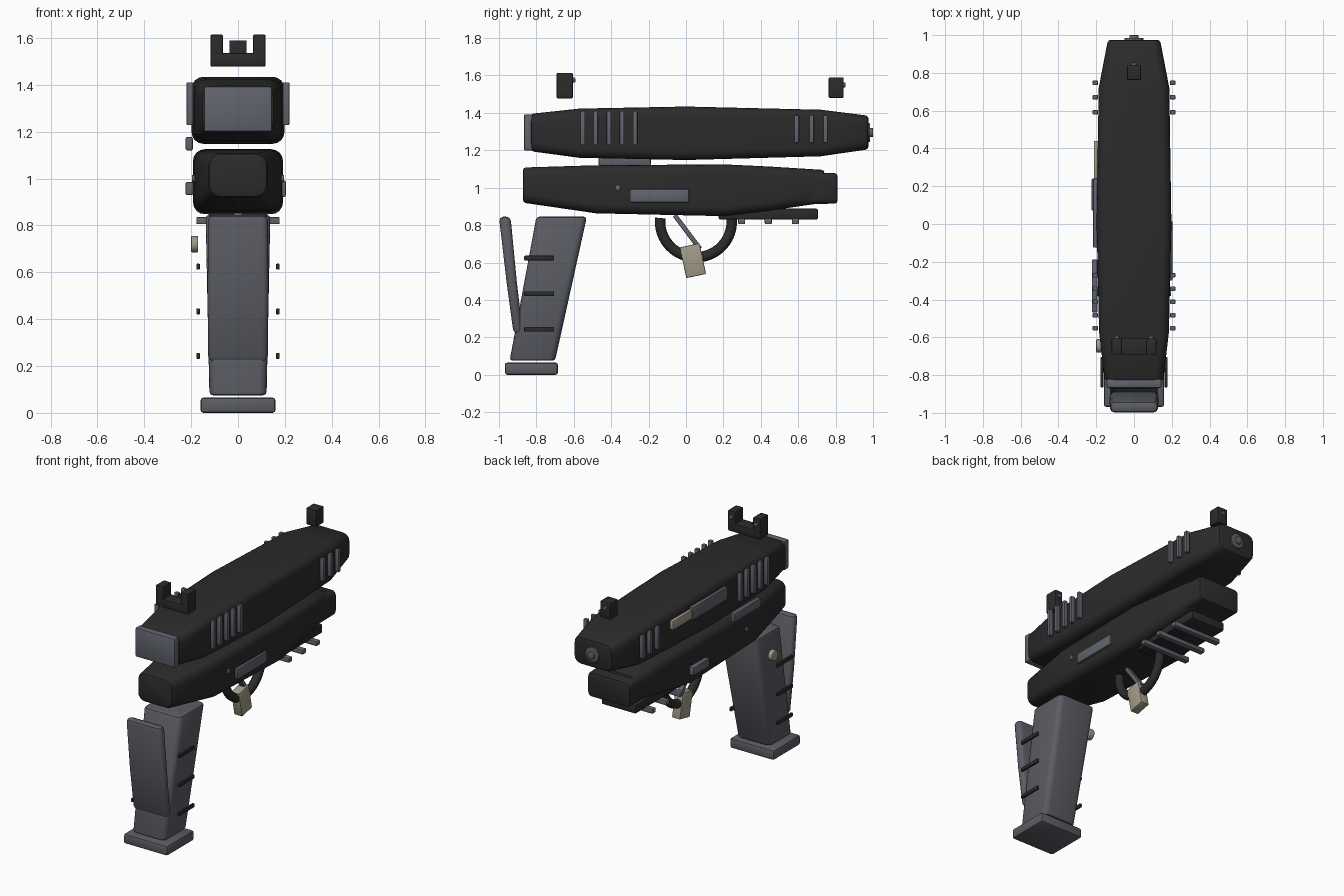
import bpy, bmesh, math
from mathutils import Matrix, Vector

if "Cube" in bpy.data.objects:
    bpy.data.objects.remove(bpy.data.objects["Cube"])


def material(name, rgb):
    m = bpy.data.materials.new(name)
    m.diffuse_color = (*rgb, 1)
    m.use_nodes = True
    m.node_tree.nodes["Principled BSDF"].inputs["Base Color"].default_value = m.diffuse_color
    return m


BLACK = material("matte black", (0.024, 0.024, 0.025))
GRIP = material("grip grey", (0.105, 0.11, 0.127))
STEEL = material("steel grey", (0.12, 0.128, 0.155))
TAN = material("tan", (0.36, 0.33, 0.25))


def finish(name, bm, mat, angle=35):
    bmesh.ops.recalc_face_normals(bm, faces=bm.faces)
    me = bpy.data.meshes.new(name)
    bm.to_mesh(me)
    bm.free()
    for p in me.polygons:
        p.use_smooth = True
    me.set_sharp_from_angle(angle=math.radians(angle))
    me.materials.append(mat)
    ob = bpy.data.objects.new(name, me)
    bpy.context.collection.objects.link(ob)
    return ob


def box(name, x, y, z, mat, bevel=0.006, tilt=0.0):
    """Bevelled box from (low, high) ranges, tilted about its own x axis."""
    size = [r[1] - r[0] for r in (x, y, z)]
    mid = Vector([(r[0] + r[1]) / 2 for r in (x, y, z)])
    bm = bmesh.new()
    bmesh.ops.create_cube(bm, size=1, matrix=Matrix.Diagonal((*size, 1)))
    if bevel:
        bmesh.ops.bevel(bm, geom=bm.edges[:], offset=bevel, segments=2,
                        profile=0.5, affect='EDGES')
    bm.transform(Matrix.Translation(mid) @ Matrix.Rotation(tilt, 4, 'X'))
    return finish(name, bm, mat)


def cylinder(name, centre, radius, depth, axis, mat, bevel=0.004):
    bm = bmesh.new()
    bmesh.ops.create_cone(bm, cap_ends=True, segments=24, radius1=radius,
                          radius2=radius, depth=depth)
    rims = [e for e in bm.edges if abs(e.verts[0].co.z - e.verts[1].co.z) < 1e-5]
    bmesh.ops.bevel(bm, geom=rims, offset=bevel, segments=2, profile=0.5,
                    affect='EDGES')
    turn = (Matrix.Rotation(math.pi / 2, 4, 'Y') if axis == 'X'
            else Matrix.Rotation(math.pi / 2, 4, 'X'))
    bm.transform(Matrix.Translation(centre) @ turn)
    return finish(name, bm, mat)


def loft(name, stations, radius, mat, axis='Y', end=0.015):
    """Rounded rectangles (t, half width, low, high) skinned along y or z."""
    def lerp(a, b, t):
        f = (t - a[0]) / (b[0] - a[0])
        return [p + (q - p) * f for p, q in zip(a, b)]
    s = stations
    first, last = s[0], s[-1]
    rings = [(first, end), (lerp(first, s[1], first[0] + end * 0.3), end * 0.3),
             (lerp(first, s[1], first[0] + end), 0)]
    rings += [(p, 0) for p in s[1:-1]]
    rings += [(lerp(s[-2], last, last[0] - end), 0),
              (lerp(s[-2], last, last[0] - end * 0.3), end * 0.3), (last, end)]
    bm = bmesh.new()
    loops = []
    for (t, hw, lo, hi), inset in rings:
        hw, lo, hi = hw - inset, lo + inset, hi - inset
        r = max(radius - inset, 0.004)
        ring = []
        for k, (cx, cv) in enumerate([(hw - r, hi - r), (r - hw, hi - r),
                                      (r - hw, lo + r), (hw - r, lo + r)]):
            for i in range(5):
                a = math.pi / 2 * (k + i / 4)
                px, pv = cx + r * math.cos(a), cv + r * math.sin(a)
                ring.append(bm.verts.new((px, t, pv) if axis == 'Y' else (px, pv, t)))
        loops.append(ring)
    n = len(loops[0])
    for a, b in zip(loops, loops[1:]):
        for i in range(n):
            bm.faces.new((a[i], a[(i + 1) % n], b[(i + 1) % n], b[i]))
    bm.faces.new(loops[0])
    bm.faces.new(loops[-1])
    return finish(name, bm, mat, 25)


# Upper slide, end plate and muzzle
loft("slide", [(-0.83, 0.155, 1.195, 1.395), (-0.57, 0.185, 1.16, 1.423),
               (0.0, 0.198, 1.148, 1.434), (0.72, 0.187, 1.168, 1.417),
               (0.975, 0.138, 1.205, 1.385)], 0.05, BLACK)
box("slide_end_plate", (-0.145, 0.145), (-0.867, -0.82), (1.2, 1.392), STEEL, 0.008)
cylinder("muzzle_ring", (0, 0.965, 1.295), 0.05, 0.04, 'Y', GRIP)
cylinder("muzzle_core", (0, 0.975, 1.295), 0.024, 0.05, 'Y', STEEL)

# Lower frame and its nose block
loft("frame", [(-0.872, 0.125, 0.92, 1.108), (-0.48, 0.185, 0.863, 1.12),
               (0.2, 0.192, 0.848, 1.125), (0.45, 0.175, 0.878, 1.113),
               (0.74, 0.15, 0.92, 1.095)], 0.05, BLACK)
loft("frame_nose", [(0.4, 0.155, 0.91, 1.085), (0.6, 0.155, 0.912, 1.082),
                    (0.81, 0.155, 0.915, 1.078)], 0.03, BLACK)

# Accessory rail with cross ribs
box("rail", (-0.125, 0.125), (0.175, 0.705), (0.83, 0.888), BLACK, 0.008)
for y in (0.297, 0.44, 0.585):
    box("rail_rib", (-0.178, 0.178), (y - 0.019, y + 0.019), (0.805, 0.836), STEEL)

# Grip, backstrap, base and side ribs
loft("grip", [(0.075, 0.122, -0.943, -0.70), (0.45, 0.13, -0.873, -0.617),
              (0.845, 0.138, -0.80, -0.53)], 0.035, GRIP, 'Z')
loft("backstrap", [(0.22, 0.127, -0.922, -0.872), (0.5, 0.13, -0.96, -0.905),
                   (0.845, 0.127, -1.0, -0.938)], 0.025, GRIP, 'Z', 0.022)
box("grip_base", (-0.16, 0.16), (-0.968, -0.685), (0.0, 0.065), GRIP, 0.012)
for side in (-1, 1):
    for z in (0.243, 0.433, 0.624):
        x = side * 0.17
        box("grip_rib", (x - 0.008, x + 0.008), (-0.865, -0.705),
            (z - 0.013, z + 0.013), BLACK, 0.005)
cylinder("release_button", (-0.185, -0.645, 0.72), 0.035, 0.03, 'X', TAN)

# Trigger guard: a half ring hanging from the frame
bm = bmesh.new()
hoops = []
for i in range(25):
    a = math.pi * (0.97 + 1.06 * i / 24)
    hoop = []
    for j in range(12):
        b = 2 * math.pi * j / 12
        d = 0.192 + 0.028 * math.cos(b)
        hoop.append(bm.verts.new((0.028 * math.sin(b), 0.053 + d * math.cos(a),
                                  0.82 + d * math.sin(a))))
    hoops.append(hoop)
for p, q in zip(hoops, hoops[1:]):
    for j in range(12):
        bm.faces.new((p[j], p[(j + 1) % 12], q[(j + 1) % 12], q[j]))
bm.faces.new(hoops[0])
bm.faces.new(hoops[-1])
finish("trigger_guard", bm, BLACK)

# Trigger stem and pad
box("trigger_stem", (-0.018, 0.018), (-0.005, 0.02), (0.65, 0.875), STEEL, 0.004,
    math.radians(37))
box("trigger_pad", (-0.03, 0.03), (-0.017, 0.091), (0.526, 0.694), TAN, 0.006,
    math.radians(12))

# Slide serrations and frame pins on both sides
serrations = [(y, 1.228, 1.41) for y in (-0.552, -0.483, -0.412, -0.343, -0.272)]
serrations += [(y, 1.24, 1.388) for y in (0.591, 0.672, 0.747)]
for side in (-1, 1):
    for y, lo, hi in serrations:
        x = side * 0.205
        box("serration", (x - 0.014, x + 0.014), (y - 0.012, y + 0.012), (lo, hi),
            STEEL, 0.004)
    cylinder("frame_pin", (side * 0.182, -0.365, 1.0), 0.016, 0.03, 'X', STEEL)

# Side plates, levers and catches
box("right_frame_plate", (0.175, 0.204), (-0.30, 0.015), (0.922, 0.992), STEEL)
box("slide_panel", (-0.217, -0.19), (-0.125, 0.24), (1.295, 1.38), STEEL)
box("slide_catch", (-0.213, -0.185), (0.23, 0.44), (1.305, 1.365), TAN)
box("slide_lever", (-0.223, -0.193), (-0.468, -0.188), (1.12, 1.177), STEEL)
box("frame_catch", (-0.224, -0.19), (0.07, 0.24), (0.93, 0.985), STEEL)

# Sights with dots
box("rear_sight_base", (-0.118, 0.118), (-0.692, -0.605), (1.478, 1.535), BLACK)
for side in (-1, 1):
    x = side * 0.091
    box("rear_sight_post", (x - 0.027, x + 0.027), (-0.692, -0.605), (1.478, 1.614), BLACK)
    cylinder("rear_sight_dot", (x, -0.602, 1.575), 0.013, 0.02, 'Y', STEEL)
box("front_sight", (-0.037, 0.037), (0.763, 0.843), (1.48, 1.59), BLACK)
cylinder("front_sight_dot", (0, 0.844, 1.55), 0.013, 0.02, 'Y', STEEL)
